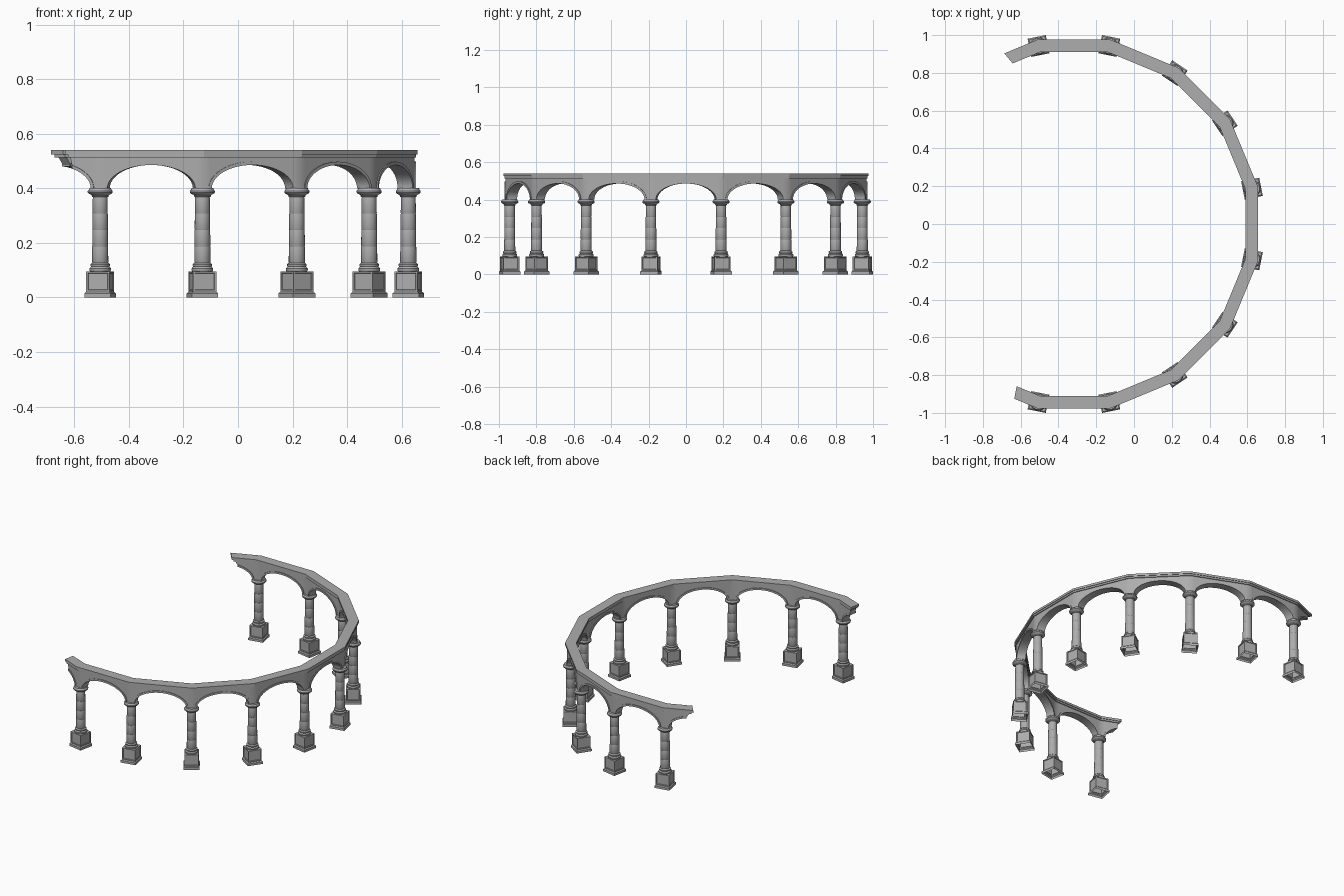
import bpy, bmesh, math
from mathutils import Matrix, Vector

cube = bpy.data.objects.get("Cube")
if cube:
    bpy.data.objects.remove(cube, do_unlink=True)

# Ring layout: ten columns on the corners of a sixteen-sided ring
STEP = math.radians(22.5)
CENTRE = Vector((-0.318, 0, 0))
RADIUS = 0.961
APOTHEM = RADIUS * math.cos(STEP / 2)
HALF = RADIUS * math.sin(STEP / 2)
SPRING = 0.40

stone = bpy.data.materials.new("grey stone")
stone.use_nodes = True
GREY = (0.42, 0.42, 0.42, 1)
stone.diffuse_color = GREY
bsdf = stone.node_tree.nodes["Principled BSDF"]
bsdf.inputs["Base Color"].default_value = GREY
bsdf.inputs["Roughness"].default_value = 0.8


def finish(bm, name, smooth=True):
    bmesh.ops.recalc_face_normals(bm, faces=bm.faces)
    mesh = bpy.data.meshes.new(name)
    bm.to_mesh(mesh)
    bm.free()
    mesh.materials.append(stone)
    obj = bpy.data.objects.new(name, mesh)
    bpy.context.collection.objects.link(obj)
    if smooth:
        bpy.ops.object.select_all(action='DESELECT')
        obj.select_set(True)
        bpy.context.view_layer.objects.active = obj
        bpy.ops.object.shade_smooth_by_angle(angle=math.radians(35))
    return obj


def add_strip(bm, k, lower, upper, half_thick, skew=None):
    """Solid between two lines of (along, height), mitred at the ring corners.
    A skew value marks a bay with a broken far end."""
    theta = k * STEP
    radial = Vector((math.cos(theta), math.sin(theta), 0))
    tangent = Vector((-math.sin(theta), math.cos(theta), 0))
    side = -1 if k < -4 else 1

    def place(line, t):
        row = []
        for i, (s, z) in enumerate(line):
            s = s * (APOTHEM + t) / APOTHEM
            if skew is not None and i == len(line) - 1:
                s += skew * t
            p = CENTRE + radial * (APOTHEM + t) + tangent * s * side
            row.append(bm.verts.new((p.x, p.y, z)))
        return row

    rows = [place(lower, half_thick), place(upper, half_thick),
            place(upper, -half_thick), place(lower, -half_thick)]
    for j in range(4):
        a, b = rows[j], rows[(j + 1) % 4]
        for i in range(len(a) - 1):
            bm.faces.new((a[i], a[i + 1], b[i + 1], b[i]))
    if skew is not None:
        bm.faces.new([r[-1] for r in rows])


def arch(a, b, cut=None, n=24):
    """Half ellipse from the left springing, stopped at the cut."""
    end = 0 if cut is None else math.acos(cut / a)
    pts = []
    for i in range(n + 1):
        f = math.pi + (end - math.pi) * i / n
        pts.append((a * math.cos(f), SPRING + b * math.sin(f)))
    return pts


# Arcade: wall, raised arch mouldings and two-step cornice
wall, mould, bed, top = (bmesh.new() for _ in range(4))
# Broken ends: reach of moulding, wall top, lower and upper cornice, and slant
BROKEN = {5: (0.132, 0.150, 0.160, 0.172, 0.33),
          -5: (0.106, 0.115, 0.123, 0.132, -0.15)}
for k in range(-5, 6):
    cut, skew, ends = None, None, [HALF] * 3
    if k in BROKEN:
        reach = BROKEN[k]
        cut, skew = reach[0] - HALF, reach[4]
        ends = [r - HALF for r in reach[1:4]]
    low = [(-HALF, SPRING)] + arch(0.162, 0.092, cut)
    if cut is None:
        low.append((HALF, SPRING))
    high = [(s, 0.515) for s, z in low]
    high[-1] = (ends[0], 0.515)
    add_strip(wall, k, low, high, 0.023, skew)
    add_strip(mould, k, arch(0.157, 0.086, cut), arch(0.168, 0.098, cut), 0.028,
              0 if cut is None else skew)
    for bm, end, z0, z1, h in ((bed, ends[1], 0.514, 0.525, 0.029),
                               (top, ends[2], 0.525, 0.54, 0.033)):
        add_strip(bm, k, [(-HALF, z0), (end, z0)], [(-HALF, z1), (end, z1)], h, skew)
for bm in (wall, bed, top):
    bmesh.ops.remove_doubles(bm, verts=bm.verts, dist=0.0002)
finish(wall, "arcade_wall")
finish(mould, "arch_mouldings")
finish(bed, "cornice_lower_step", False)
finish(top, "cornice_top", False)


def make_pedestal():
    """Square pedestal, open underneath, with a sunk panel on each side."""
    bm = bmesh.new()
    rings = []
    for h, z in ((0.049, 0), (0.049, 0.015), (0.0435, 0.021), (0.0435, 0.096)):
        rings.append([bm.verts.new((x * h, y * h, z))
                      for x, y in ((1, 1), (-1, 1), (-1, -1), (1, -1))])
    for a, b in zip(rings, rings[1:]):
        for i in range(4):
            j = (i + 1) % 4
            bm.faces.new((a[i], a[j], b[j], b[i]))
    bm.faces.new(rings[-1])
    bm.normal_update()
    panels = [f for f in bm.faces
              if abs(f.normal.z) < 0.1 and f.calc_center_median().z > 0.03]
    bmesh.ops.inset_individual(bm, faces=panels, thickness=0.009)
    bmesh.ops.inset_individual(bm, faces=panels, thickness=0.002, depth=-0.003)
    return finish(bm, "pedestal", False)


def make_column():
    """Turned column: moulded base, four drums and a round capital."""
    profile = [(0, 0.096), (0.038, 0.096), (0.040, 0.100), (0.040, 0.106),
               (0.037, 0.110), (0.034, 0.113), (0.036, 0.117), (0.036, 0.121),
               (0.033, 0.125)]
    drums, z0, z1 = 4, 0.127, 0.368
    for i in range(drums):
        a = z0 + (z1 - z0) * i / drums
        b = z0 + (z1 - z0) * (i + 1) / drums
        r = 0.0300 - 0.0007 * i
        profile += [(r - 0.001, a), (r, a + 0.002), (r - 0.0005, b - 0.002),
                    (r - 0.001, b)]
    profile += [(0.031, 0.370), (0.031, 0.374), (0.034, 0.377), (0.043, 0.381),
                (0.046, 0.385), (0.046, 0.391), (0.042, 0.395), (0.040, 0.401),
                (0, 0.401)]
    bm = bmesh.new()
    verts = [bm.verts.new((r, 0, z)) for r, z in profile]
    edges = [bm.edges.new(pair) for pair in zip(verts, verts[1:])]
    bmesh.ops.spin(bm, geom=verts + edges, cent=(0, 0, 0), axis=(0, 0, 1),
                   angle=math.tau, steps=20)
    bmesh.ops.remove_doubles(bm, verts=bm.verts, dist=0.0002)
    return finish(bm, "column")


# Columns and pedestals at every corner, turned to face the ring centre
for master in (make_pedestal(), make_column()):
    for k in range(-5, 5):
        angle = (k + 0.5) * STEP
        obj = master if k == -5 else master.copy()
        if k != -5:
            bpy.context.collection.objects.link(obj)
        obj.name = f"{master.data.name}_{k + 6}"
        spot = CENTRE + Vector((math.cos(angle), math.sin(angle), 0)) * RADIUS
        obj.matrix_world = Matrix.Translation(spot) @ Matrix.Rotation(angle, 4, 'Z')
